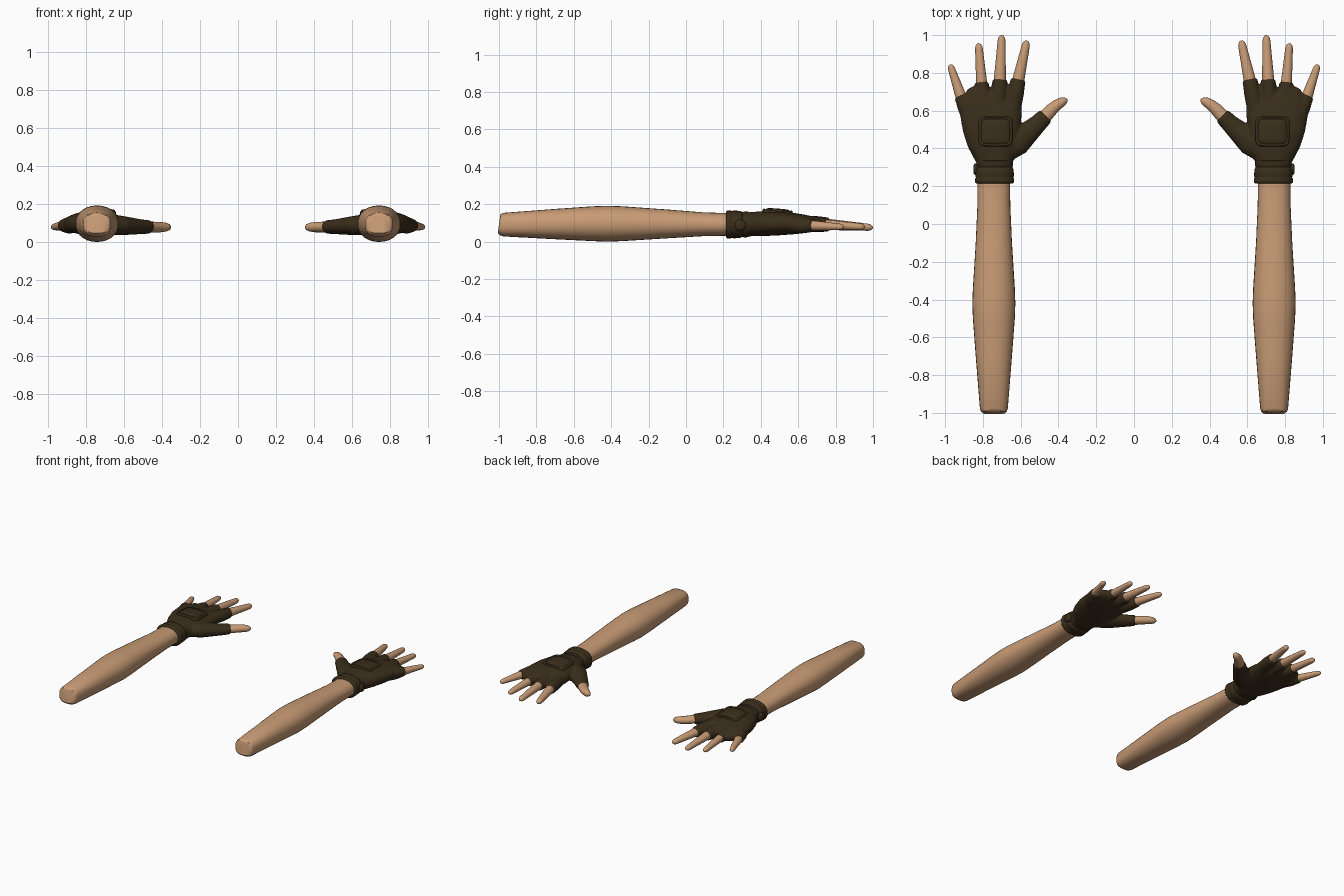
import bpy, bmesh, math
from mathutils import Vector


def material(name, rgb):
    m = bpy.data.materials.new(name)
    m.diffuse_color = (*rgb, 1)
    return m


SKIN = material("skin", (0.58, 0.33, 0.18))
LEATHER = material("leather", (0.042, 0.027, 0.011))


def add_loft(bm, rings, sides=28):
    """Skin a tube over rings of (x, y, z, half width, half height, squareness)."""
    pts = [Vector(r[:3]) for r in rings]
    loops = []
    for i, (x, y, z, a, b, n) in enumerate(rings):
        d = pts[min(i + 1, len(pts) - 1)] - pts[max(i - 1, 0)]
        side = Vector((d.y, -d.x, 0)).normalized()
        up = side.cross(d).normalized()
        loop = []
        for k in range(sides):
            t = math.tau * k / sides
            c, s = math.cos(t), math.sin(t)
            u = a * math.copysign(abs(c) ** (2 / n), c)
            v = b * math.copysign(abs(s) ** (2 / n), s)
            loop.append(bm.verts.new(pts[i] + side * u + up * v))
        loops.append(loop)
    for p, q in zip(loops, loops[1:]):
        for k in range(sides):
            j = (k + 1) % sides
            bm.faces.new((p[k], p[j], q[j], q[k]))
    bm.faces.new(loops[0][::-1])
    bm.faces.new(loops[-1])


def finish(bm, name, mat, angle=50, remesh=0):
    """Make the object and mirror it to the other arm."""
    bmesh.ops.recalc_face_normals(bm, faces=bm.faces)
    me = bpy.data.meshes.new(name)
    bm.to_mesh(me)
    bm.free()
    me.materials.append(mat)
    ob = bpy.data.objects.new(name, me)
    bpy.context.collection.objects.link(ob)
    bpy.ops.object.select_all(action='DESELECT')
    ob.select_set(True)
    bpy.context.view_layer.objects.active = ob
    bpy.ops.object.shade_smooth_by_angle(angle=math.radians(angle))
    if remesh:
        r = ob.modifiers.new("fuse", 'REMESH')
        r.mode, r.voxel_size, r.use_smooth_shade = 'VOXEL', remesh, True
        s = ob.modifiers.new("soften", 'SMOOTH')
        s.factor, s.iterations = 0.5, 5
    ob.modifiers.new("other_arm", 'MIRROR')
    return ob


# Forearms
bm = bmesh.new()
add_loft(bm, [(0.742, y, z, a, b, n) for y, z, a, b, n in [
    (-1.0, 0.092, 0.058, 0.046, 3.2), (-0.993, 0.091, 0.068, 0.056, 2.9),
    (-0.975, 0.091, 0.074, 0.063, 2.6), (-0.7, 0.094, 0.096, 0.081, 2.2),
    (-0.5, 0.096, 0.111, 0.093, 2.1), (-0.42, 0.096, 0.114, 0.096, 2.1),
    (-0.34, 0.096, 0.111, 0.093, 2.1), (-0.1, 0.095, 0.096, 0.077, 2.2),
    (0.1, 0.093, 0.087, 0.063, 2.2), (0.27, 0.092, 0.086, 0.06, 2.2)]])
finish(bm, "forearm", SKIN)

# Fingers: start inside the glove, glove edge, tip, base radius, tip radius
DIGITS = {
    "little_finger": ((0.85, 0.53, 0.09), (0.918, 0.68, 0.086), (0.974, 0.845, 0.078), 0.029, 0.017),
    "ring_finger": ((0.788, 0.58, 0.097), (0.807, 0.75, 0.091), (0.823, 0.957, 0.078), 0.029, 0.019),
    "middle_finger": ((0.722, 0.58, 0.098), (0.71, 0.765, 0.092), (0.70, 1.0, 0.075), 0.032, 0.019),
    "index_finger": ((0.65, 0.58, 0.097), (0.612, 0.765, 0.091), (0.567, 0.972, 0.078), 0.032, 0.02),
}
for name, (start, edge, tip, r0, r1) in DIGITS.items():
    bm = bmesh.new()
    e, p = Vector(edge), Vector(tip)
    length = (p - e).length
    rings = []
    for t in [-0.25, 0, 0.2, 0.4, 0.6, 0.75, 0.85, 0.9, 0.94, 0.97, 0.99, 1]:
        r = r0 + (r1 - r0) * max(t, 0)
        u = max(0, 1 - (1 - t) * length / (r1 * 1.5))
        r *= max(0.08, math.sqrt(1 - min(u, 1) ** 2))
        rings.append((*e.lerp(p, t), r, r * 0.92, 2))
    add_loft(bm, rings, 20)
    finish(bm, name, SKIN, 80)

# Thumbs
bm = bmesh.new()
add_loft(bm, [(0.52, 0.52, 0.08, 0.036, 0.03, 2), (0.47, 0.57, 0.079, 0.036, 0.029, 2),
              (0.435, 0.607, 0.078, 0.033, 0.028, 2), (0.405, 0.632, 0.078, 0.029, 0.027, 2),
              (0.378, 0.648, 0.078, 0.024, 0.023, 2), (0.361, 0.656, 0.078, 0.016, 0.016, 2),
              (0.353, 0.66, 0.078, 0.004, 0.004, 2)], 20)
finish(bm, "thumb", SKIN, 80)

# Gloves: palm, finger sleeves and thumb sleeve fused into one skin
bm = bmesh.new()
add_loft(bm, [(cx, y, z, a, b, n) for y, cx, z, a, b, n in [
    (0.26, 0.738, 0.092, 0.09, 0.064, 2.2), (0.32, 0.738, 0.092, 0.094, 0.064, 2.2),
    (0.36, 0.738, 0.094, 0.113, 0.065, 2.2), (0.42, 0.744, 0.097, 0.135, 0.067, 2.3),
    (0.5, 0.754, 0.098, 0.152, 0.064, 2.4), (0.57, 0.757, 0.097, 0.163, 0.058, 2.4),
    (0.63, 0.755, 0.095, 0.164, 0.05, 2.4), (0.665, 0.745, 0.093, 0.145, 0.042, 2.4),
    (0.685, 0.735, 0.092, 0.115, 0.03, 2.4)]])
for start, edge, tip, r0, r1 in DIGITS.values():
    s, e = Vector(start), Vector(edge)
    add_loft(bm, [(*s, 0.046, 0.042, 2), (*s.lerp(e, 0.6), 0.045, 0.044, 2),
                  (*s.lerp(e, 0.85), r0 + 0.009, r0 + 0.008, 2), (*e, r0 + 0.008, r0 + 0.006, 2)], 20)
add_loft(bm, [(0.69, 0.38, 0.09, 0.06, 0.05, 2), (0.62, 0.435, 0.087, 0.075, 0.052, 2),
              (0.56, 0.485, 0.083, 0.06, 0.045, 2), (0.51, 0.53, 0.08, 0.049, 0.039, 2),
              (0.468, 0.572, 0.079, 0.044, 0.036, 2)], 20)
finish(bm, "glove", LEATHER, remesh=0.008)

# Wrist cuffs: rolled hem, band and strap
bm = bmesh.new()
add_loft(bm, [(0.738, y, 0.092, 0.09 + g, 0.062 + g, 2.3) for y, g in [
    (0.217, -0.006), (0.215, 0.008), (0.222, 0.014), (0.238, 0.014), (0.246, 0.009),
    (0.254, 0.012), (0.285, 0.011), (0.297, 0.007), (0.302, 0.003), (0.308, 0.007),
    (0.334, 0.006), (0.34, -0.006)]], 36)
finish(bm, "wrist_cuff", LEATHER, 60)

# Strap buttons on the outer side of the wrist
bm = bmesh.new()
add_loft(bm, [(x, 0.29, 0.088, r, r, 2) for x, r in
              [(0.82, 0.03), (0.842, 0.03), (0.848, 0.025), (0.85, 0.012)]], 20)
finish(bm, "strap_button", LEATHER)

# Padded panels on the back of the hand, bent to follow the glove
bm = bmesh.new()
PX, PY = 0.733, 0.49


def pad_loop(half_w, half_d, z, n=48):
    loop = []
    for k in range(n):
        c, s = math.cos(math.tau * k / n), math.sin(math.tau * k / n)
        x = half_w * math.copysign(abs(c) ** 0.35, c)
        y = half_d * math.copysign(abs(s) ** 0.35, s)
        loop.append(bm.verts.new((PX + x, PY + y, z - 1.1 * x * x - 0.07 * y)))
    return loop


loops = [pad_loop(0.09 - i, 0.08 - i, z) for i, z in [
    (0, 0.14), (0, 0.166), (0.004, 0.172), (0.01, 0.172), (0.014, 0.168),
    (0.018, 0.171), (0.026, 0.175), (0.05, 0.177), (0.072, 0.177)]]
for p, q in zip(loops, loops[1:]):
    for k in range(len(p)):
        j = (k + 1) % len(p)
        bm.faces.new((p[k], p[j], q[j], q[k]))
bm.faces.new(loops[-1])
bm.faces.new(loops[0][::-1])
finish(bm, "hand_pad", LEATHER)
